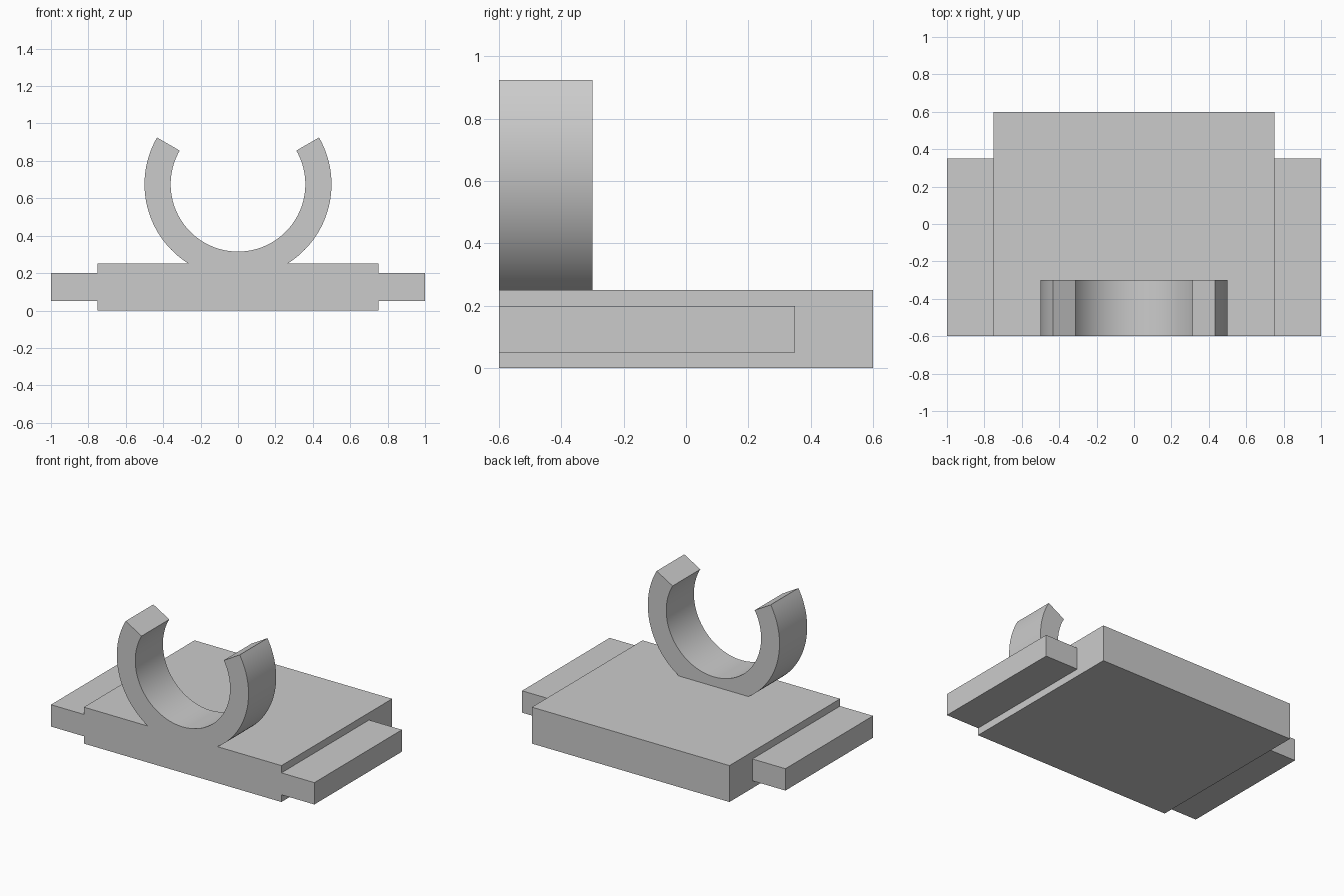
import bpy
import bmesh
from math import asin, cos, sin, pi, radians

cube = bpy.data.objects.get("Cube")
if cube:
    bpy.data.objects.remove(cube, do_unlink=True)

grey = bpy.data.materials.new("plain grey")
grey.use_nodes = True
GREY = (0.6, 0.6, 0.6, 1)
grey.diffuse_color = GREY
grey.node_tree.nodes["Principled BSDF"].inputs["Base Color"].default_value = GREY

FRONT = -0.6
BASE_TOP = 0.25


def extrude_profile(name, points, y_end):
    """Extrude an x-z outline from the shared front plane back to y_end."""
    bm = bmesh.new()
    face = bm.faces.new([bm.verts.new((x, FRONT, z)) for x, z in points])
    back = bmesh.ops.extrude_face_region(bm, geom=[face], use_keep_orig=True)["geom"]
    moved = [v for v in back if isinstance(v, bmesh.types.BMVert)]
    bmesh.ops.translate(bm, verts=moved, vec=(0, y_end - FRONT, 0))
    bmesh.ops.recalc_face_normals(bm, faces=bm.faces)
    mesh = bpy.data.meshes.new(name)
    bm.to_mesh(mesh)
    bm.free()
    mesh.materials.append(grey)
    obj = bpy.data.objects.new(name, mesh)
    bpy.context.collection.objects.link(obj)
    return obj


def box(name, x0, x1, z0, z1, y_end):
    return extrude_profile(name, [(x0, z0), (x1, z0), (x1, z1), (x0, z1)], y_end)


def arc(radius, start, end, steps):
    angles = [start + (end - start) * i / steps for i in range(steps + 1)]
    return [(radius * cos(a), CENTRE + radius * sin(a)) for a in angles]


# Base plate with a shorter rail on each side
box("base_plate", -0.75, 0.75, 0, BASE_TOP, 0.6)
box("left_rail", 0.75, 1.0, 0.05, 0.2, 0.35)
box("right_rail", -1.0, -0.75, 0.05, 0.2, 0.35)

# Open ring clip, its outer wall cut flat where it meets the plate
CENTRE, OUTER, INNER = 0.675, 0.5, 0.36
tip = radians(30)
foot = asin((BASE_TOP - CENTRE) / OUTER)
outline = (arc(OUTER, tip, foot, 32)
           + arc(OUTER, -pi - foot, -pi - tip, 32)
           + arc(INNER, -pi - tip, tip, 80))
clip = extrude_profile("ring_clip", outline, -0.3)

bpy.ops.object.select_all(action="DESELECT")
clip.select_set(True)
bpy.context.view_layer.objects.active = clip
bpy.ops.object.shade_smooth_by_angle(angle=radians(20))
